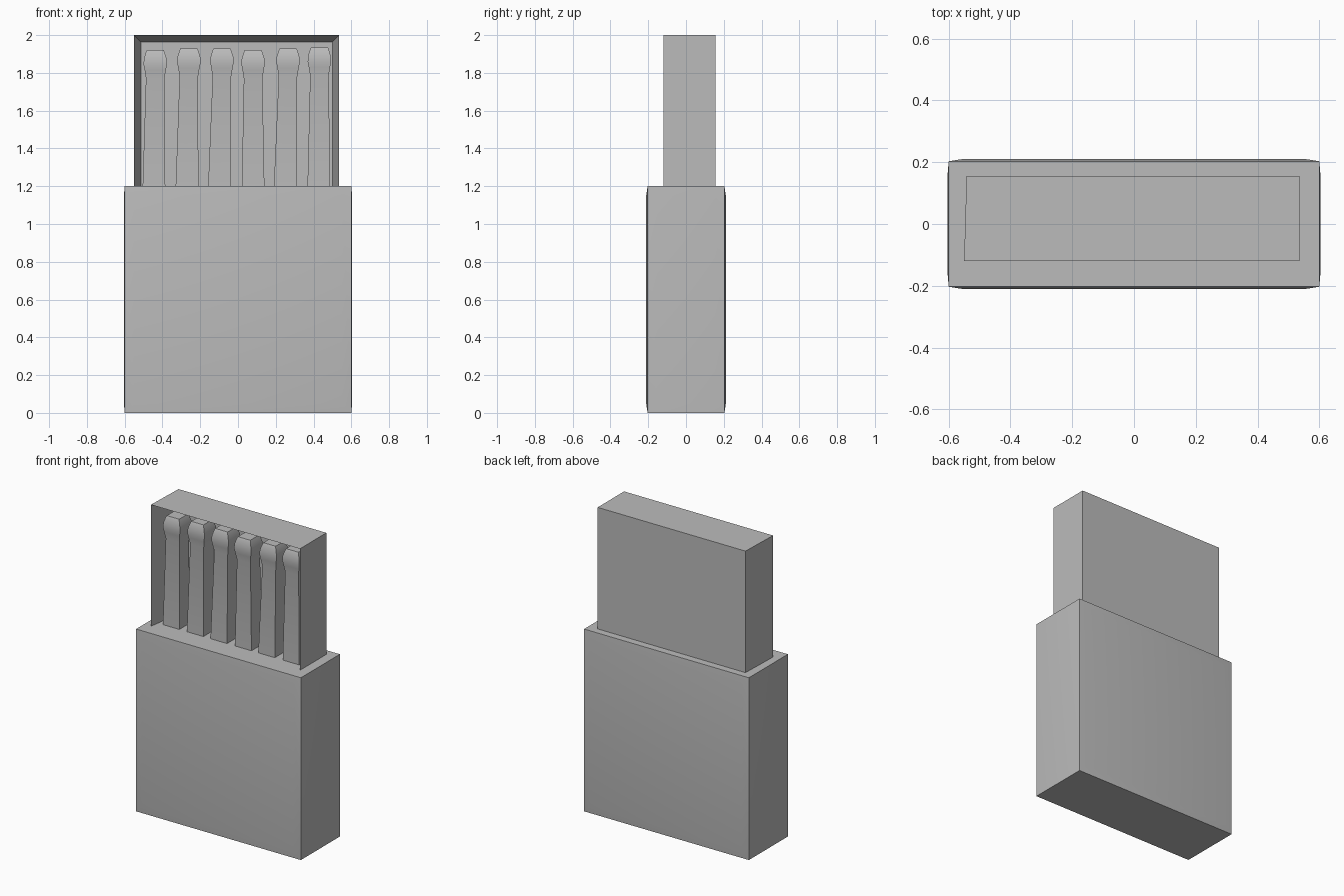
import bpy, bmesh
from mathutils import Vector

if "Cube" in bpy.data.objects:
    bpy.data.objects.remove(bpy.data.objects["Cube"])

grey = bpy.data.materials.new("plain grey")
grey.diffuse_color = (0.5, 0.5, 0.5, 1)
grey.use_nodes = True
grey.node_tree.nodes["Principled BSDF"].inputs["Base Color"].default_value = grey.diffuse_color


def finish(bm, name, smooth=None):
    bmesh.ops.recalc_face_normals(bm, faces=bm.faces)
    me = bpy.data.meshes.new(name)
    bm.to_mesh(me)
    bm.free()
    me.materials.append(grey)
    ob = bpy.data.objects.new(name, me)
    bpy.context.collection.objects.link(ob)
    if smooth:
        bpy.ops.object.select_all(action='DESELECT')
        ob.select_set(True)
        bpy.context.view_layer.objects.active = ob
        bpy.ops.object.shade_smooth_by_angle(angle=smooth)
    return ob


def box(lo, hi):
    bm = bmesh.new()
    bmesh.ops.create_cube(bm, size=1)
    for v in bm.verts:
        v.co = Vector([lo[i] if v.co[i] < 0 else hi[i] for i in range(3)])
    bm.normal_update()
    return bm


def loft(bm, rings):
    loops = [[bm.verts.new(p) for p in r] for r in rings]
    n = len(loops[0])
    for a, b in zip(loops, loops[1:]):
        for i in range(n):
            bm.faces.new((a[i], a[(i + 1) % n], b[(i + 1) % n], b[i]))
    bm.faces.new(loops[0][::-1])
    bm.faces.new(loops[-1])


# sleeve: closed block whose four walls bulge very slightly
bm = box((-0.6, -0.203, 0), (0.6, 0.203, 1.2))
for axis, margin, bulge in ((1, 0.07, 0.008), (0, 0.07, 0.004)):
    walls = [f for f in bm.faces if abs(f.normal[axis]) > 0.99]
    bmesh.ops.inset_individual(bm, faces=walls, thickness=margin, depth=bulge)
finish(bm, "sleeve", 0.5)

# tray: slightly skewed box, hollowed from the front, tucked into the sleeve
bm = box((-0.55, -0.12, 0.9), (0.535, 0.155, 2.0))
for v in bm.verts:
    if v.co.x < 0 and v.co.y > 0:
        v.co.x += 0.008
bm.normal_update()
front = [f for f in bm.faces if f.normal.y < -0.99]
bmesh.ops.inset_region(bm, faces=front, thickness=0.05)
for v in front[0].verts:
    v.co.y = 0.11
finish(bm, "tray")

# matches: centre x at the bottom, centre x at the head, top height
matches = [(-0.445, -0.438, 1.92), (-0.27, -0.26, 1.93), (-0.098, -0.085, 1.93),
           (0.08, 0.08, 1.92), (0.25, 0.265, 1.93), (0.428, 0.431, 1.935)]
# height below the top, half width, half depth
profile = [(0.93, 0.06, 0.055), (0.73, 0.06, 0.055), (0.15, 0.049, 0.05),
           (0.105, 0.056, 0.058), (0.075, 0.062, 0.062), (0.045, 0.06, 0.06),
           (0.012, 0.05, 0.052), (0.0, 0.045, 0.046)]
for k, (x0, x1, top) in enumerate(matches):
    bm = bmesh.new()
    rings = []
    for down, w, d in profile:
        z = top - down
        t = min(max((z - 1.2) / 0.6, 0), 1)
        c = x0 + (x1 - x0) * t
        rings.append([(c + sx * w, -0.005 + sy * d, z)
                      for sx, sy in ((-1, -1), (1, -1), (1, 1), (-1, 1))])
    loft(bm, rings)
    finish(bm, f"match_{k + 1}", 0.7)
